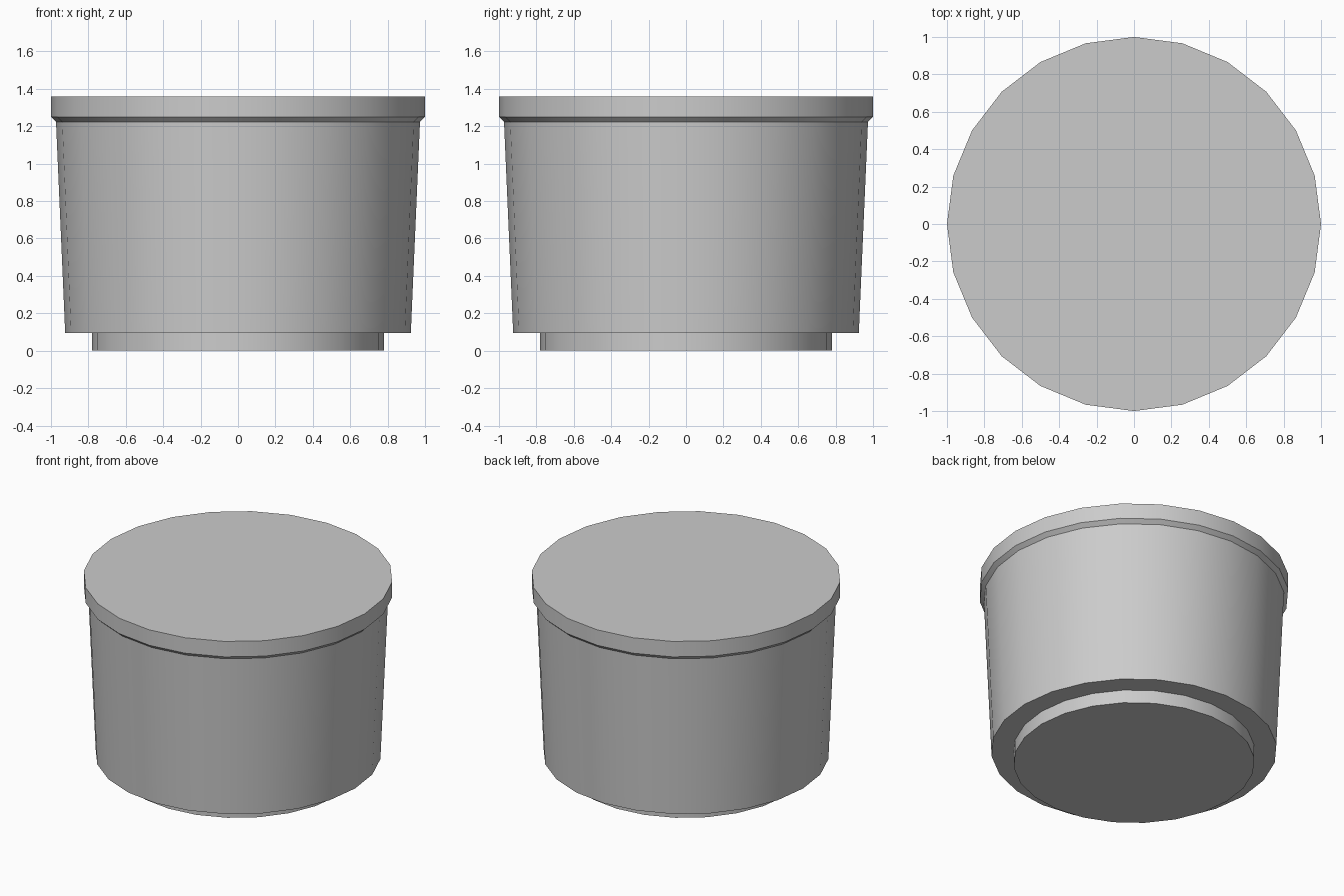
import bpy, bmesh
from math import cos, sin, tau, radians

if "Cube" in bpy.data.objects:
    bpy.data.objects.remove(bpy.data.objects["Cube"])

SIDES = 24


def lathe(name, profile):
    """Closed solid of revolution from (radius, z) pairs, bottom to top."""
    bm = bmesh.new()
    rings = [[bm.verts.new((r * cos(tau * i / SIDES), r * sin(tau * i / SIDES), z))
              for i in range(SIDES)] for r, z in profile]
    for low, high in zip(rings, rings[1:]):
        for i in range(SIDES):
            j = (i + 1) % SIDES
            bm.faces.new((low[i], low[j], high[j], high[i]))
    bm.faces.new(rings[0][::-1])
    bm.faces.new(rings[-1])
    mesh = bpy.data.meshes.new(name)
    bm.to_mesh(mesh)
    bm.free()
    obj = bpy.data.objects.new(name, mesh)
    bpy.context.collection.objects.link(obj)
    # Smooth round walls, crisp rims
    bpy.ops.object.select_all(action='DESELECT')
    obj.select_set(True)
    bpy.context.view_layer.objects.active = obj
    bpy.ops.object.shade_smooth_by_angle(angle=radians(30))
    return obj


# Recessed foot, tapered wall, chamfered rim and flat lid in one closed shell
lathe("tub", [(0.78, 0.0), (0.78, 0.094), (0.924, 0.094),
              (0.973, 1.224), (1.0, 1.25), (1.0, 1.36)])
